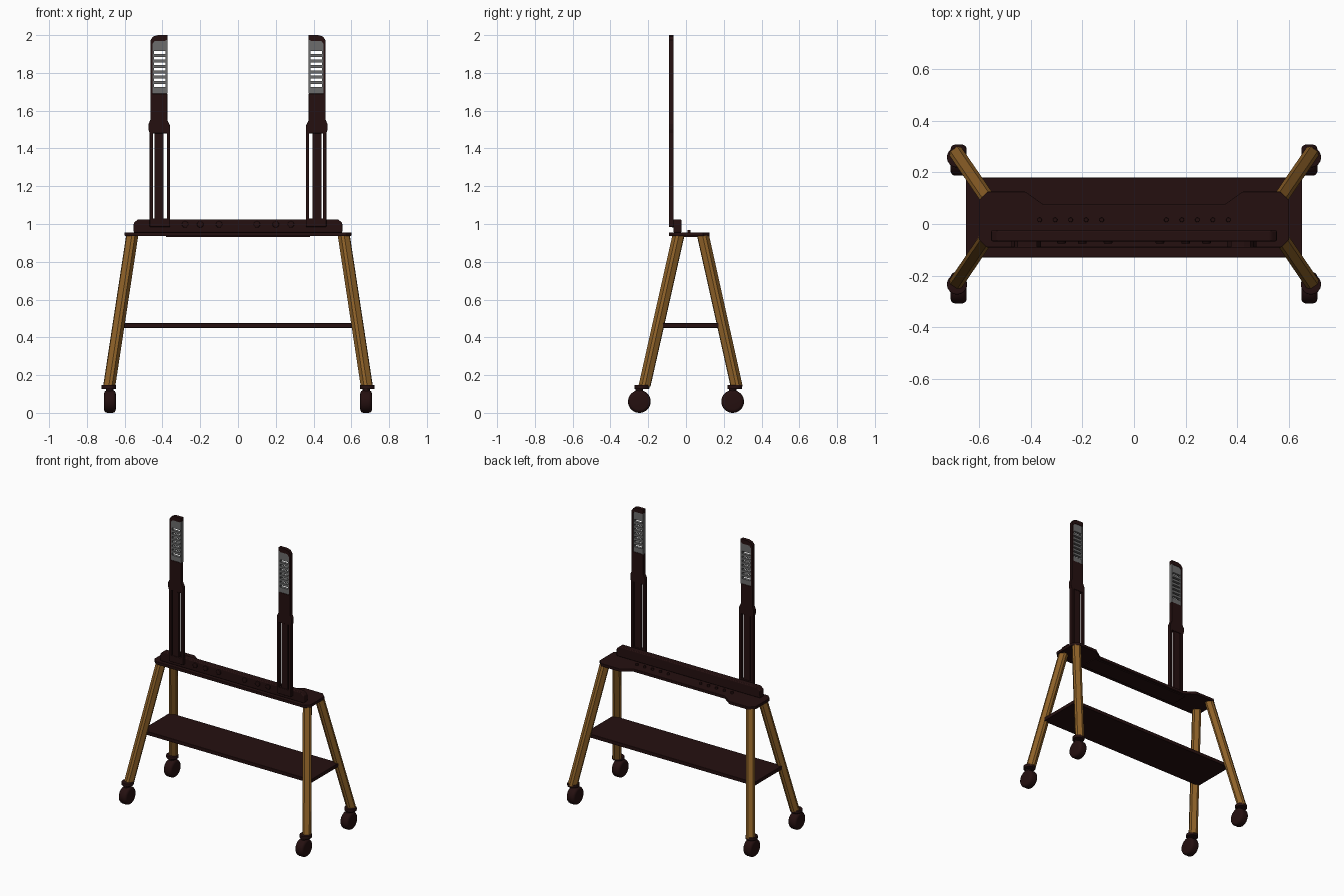
import bpy, bmesh, math
from mathutils import Vector, Matrix

if "Cube" in bpy.data.objects:
    bpy.data.objects.remove(bpy.data.objects["Cube"], do_unlink=True)


def material(name, rgb):
    m = bpy.data.materials.new(name)
    m.use_nodes = True
    m.diffuse_color = (*rgb, 1)
    m.node_tree.nodes["Principled BSDF"].inputs["Base Color"].default_value = (*rgb, 1)
    return m


DARK = material("dark brown metal", (0.018, 0.005, 0.005))
WOOD = material("oak wood", (0.27, 0.12, 0.021))
GREY = material("grey metal", (0.15, 0.15, 0.15))


def finish(name, bm, mat, bevel=0, smooth=False):
    bmesh.ops.recalc_face_normals(bm, faces=bm.faces)
    me = bpy.data.meshes.new(name)
    bm.to_mesh(me)
    bm.free()
    me.materials.append(mat)
    ob = bpy.data.objects.new(name, me)
    bpy.context.collection.objects.link(ob)
    if bevel:
        mod = ob.modifiers.new("bevel", "BEVEL")
        mod.width, mod.segments = bevel, 3
    if smooth:
        bpy.ops.object.select_all(action='DESELECT')
        ob.select_set(True)
        bpy.context.view_layer.objects.active = ob
        bpy.ops.object.shade_smooth_by_angle(angle=math.radians(40))
    return ob


def loft(name, lower, upper, mat, bevel=0):
    """Solid between two rings of equal length."""
    bm = bmesh.new()
    a = [bm.verts.new(p) for p in lower]
    b = [bm.verts.new(p) for p in upper]
    n = len(a)
    bm.faces.new(a)
    bm.faces.new(b)
    for i in range(n):
        bm.faces.new((a[i], a[(i + 1) % n], b[(i + 1) % n], b[i]))
    return finish(name, bm, mat, bevel)


def box(name, x, y, z, mat, bevel=0):
    ring = [(x[0], y[0]), (x[1], y[0]), (x[1], y[1]), (x[0], y[1])]
    return loft(name, [(*p, z[0]) for p in ring], [(*p, z[1]) for p in ring], mat, bevel)


def front_plate(name, outline, y, mat, bevel=0):
    """Outline in x and z, given thickness in y."""
    return loft(name, [(p[0], y[0], p[1]) for p in outline],
                [(p[0], y[1], p[1]) for p in outline], mat, bevel)


def disc(name, centre, radius, depth, axis, mat, bevel=0, sides=32):
    bm = bmesh.new()
    rot = Vector((0, 0, 1)).rotation_difference(Vector(axis)).to_matrix().to_4x4()
    bmesh.ops.create_cone(bm, cap_ends=True, segments=sides, radius1=radius, radius2=radius,
                          depth=depth, matrix=Matrix.Translation(centre) @ rot)
    if bevel:
        rims = [e for e in bm.edges
                if any(len(f.verts) > 4 for f in e.link_faces)]
        bmesh.ops.bevel(bm, geom=rims, offset=bevel, segments=4, profile=0.5, affect='EDGES')
    return finish(name, bm, mat, smooth=True)


# Top plate with ends that widen towards the back
half = [(0.57, -0.09), (0.60, -0.06), (0.60, 0.09), (0.565, 0.125), (0.42, 0.125), (0.35, 0.075)]
outline = half + [(-x, y) for x, y in reversed(half)]
loft("top_plate", [(*p, 0.936) for p in outline], [(*p, 0.956) for p in outline], DARK, 0.003)
box("under_channel", (-0.38, 0.38), (-0.06, 0.06), (0.93, 0.938), DARK)

# Cross bar that carries the posts
side = [(0.552, 0.955), (0.552, 1.005), (0.53, 1.025)]
front_plate("cross_bar", side + [(-x, z) for x, z in reversed(side)], (-0.067, -0.024), DARK, 0.006)
for s in (-1, 1):
    for x in (0.1, 0.2, 0.28):
        disc("bar_bolt", (s * x, -0.068, 0.998), 0.017, 0.014, (0, 1, 0), DARK, 0.003, 16)
    for i in range(5):
        disc("plate_screw", (s * (0.125 + 0.06 * i), 0.016, 0.96), 0.009, 0.018, (0, 0, 1), DARK, 0.003, 12)

# Lower shelf
box("shelf", (-0.65, 0.65), (-0.13, 0.18), (0.45, 0.475), DARK, 0.003)

# Legs and casters
section = [(0.028, 0.016), (0.016, 0.028)]
section = [(Matrix.Rotation(q * math.pi / 2, 2) @ Vector(p)) for q in range(4) for p in section]
for s in (-1, 1):
    for end, y_top, y_foot, y_wheel in (("front", -0.04, -0.22, -0.247), ("back", 0.09, 0.268, 0.247)):
        turn = Matrix.Rotation(math.atan2(y_foot - y_top, s * 0.12), 2)
        ring = [turn @ p for p in section]
        loft(end + "_leg",
             [(s * 0.682 + p.x, y_foot + p.y, 0.14) for p in ring],
             [(s * 0.56 + p.x, y_top + p.y, 0.94) for p in ring], WOOD)
        y_mid = (y_foot + y_wheel) / 2
        disc(end + "_leg_cap", (s * 0.684, y_mid, 0.137), 0.039, 0.022, (0, 0, 1), DARK, 0.004)
        disc(end + "_caster_stem", (s * 0.68, y_wheel, 0.118), 0.02, 0.03, (0, 0, 1), DARK)
        disc(end + "_wheel", (s * 0.678, y_wheel, 0.06), 0.06, 0.062, (1, 0, 0), DARK, 0.018)

# Upright posts, mirrored
Y = (-0.09, -0.065)
Y_IN = (-0.087, -0.068)
for s in (-1, 1):
    def part(name, x0, x1, z0, z1, y=Y, mat=DARK, bevel=0.002):
        return box(name, sorted((s * x0, s * x1)), y, (z0, z1), mat, bevel)

    # Lower sleeve: two rails, a centre strip, foot and collar
    part("sleeve_inner_rail", 0.36, 0.376, 1.0, 1.51)
    part("sleeve_outer_rail", 0.45, 0.468, 1.0, 1.51)
    part("sleeve_centre", 0.394, 0.443, 1.0, 1.52, Y_IN)
    part("sleeve_foot", 0.36, 0.468, 0.985, 1.03)
    collar = [(0.36, 1.48), (0.468, 1.48), (0.474, 1.50), (0.474, 1.53), (0.462, 1.555),
              (0.376, 1.555), (0.36, 1.52)]
    front_plate("sleeve_collar", [(s * x, z) for x, z in collar], Y, DARK, 0.002)

    # Upper bar with a slotted grey panel
    part("upper_bar", 0.374, 0.464, 1.53, 1.69)
    part("upper_outer_edge", 0.452, 0.464, 1.68, 1.975)
    part("panel_inner_edge", 0.374, 0.384, 1.69, 1.975, Y, GREY, 0)
    part("panel_outer_edge", 0.446, 0.452, 1.69, 1.975, Y_IN, GREY, 0)
    part("panel_base", 0.384, 0.446, 1.69, 1.725, Y_IN, GREY, 0)
    part("panel_head", 0.384, 0.446, 1.915, 1.975, Y_IN, GREY, 0)
    for i in range(1, 7):
        z = 1.72 + i * 0.0285
        part("panel_crossbar", 0.384, 0.446, z - 0.008, z + 0.008, Y_IN, GREY, 0)
    cap = [(0.374, 1.97), (0.374, 2.0), (0.425, 2.0), (0.45, 1.992), (0.464, 1.972), (0.464, 1.955),
           (0.452, 1.955), (0.44, 1.97)]
    front_plate("post_cap", [(s * x, z) for x, z in cap], Y, DARK)
